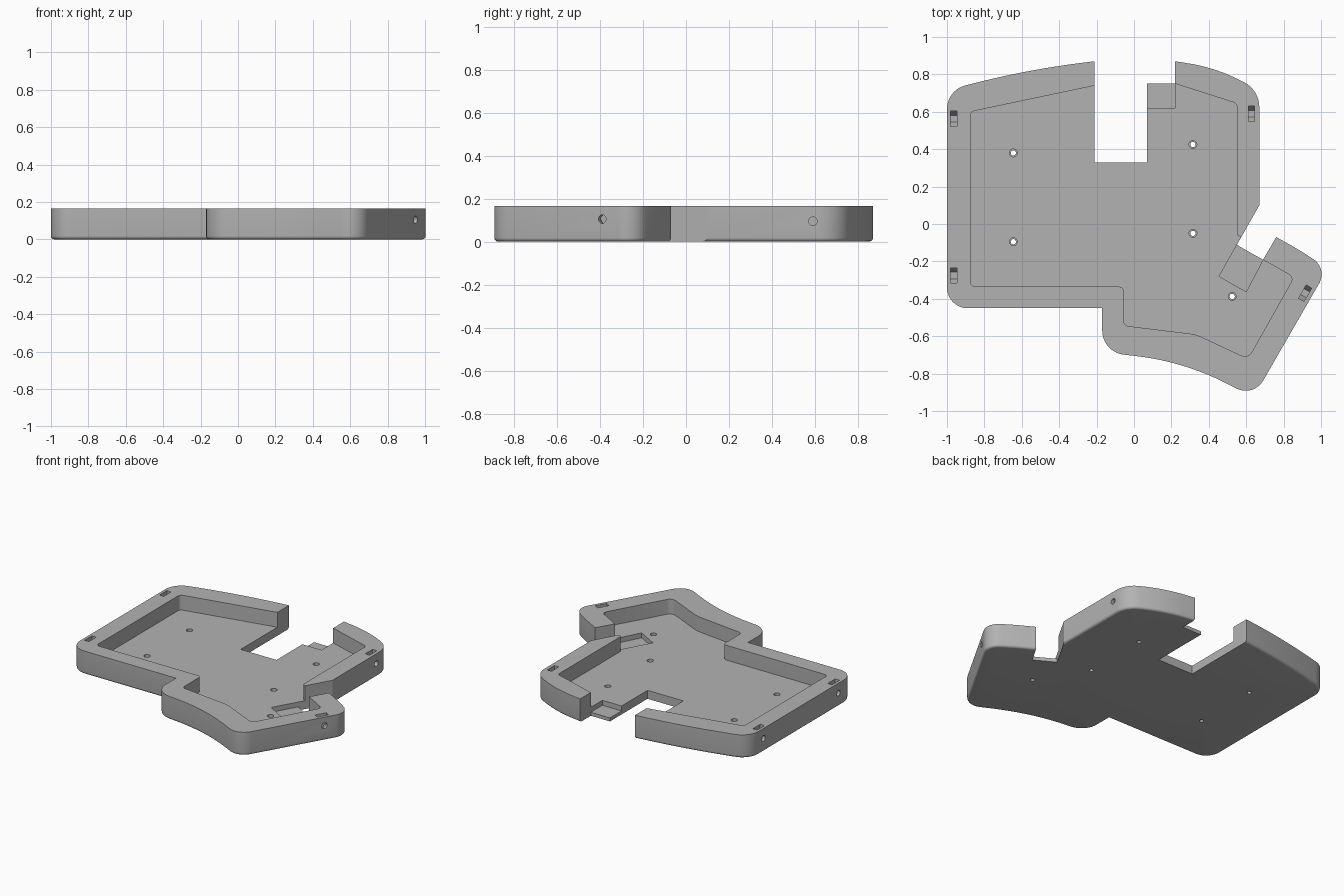
import bpy
import bmesh
from math import radians, cos, sin, pi
from mathutils import Vector, Matrix

if "Cube" in bpy.data.objects:
    bpy.data.objects.remove(bpy.data.objects["Cube"])

HEIGHT, FLOOR, LEDGE = 0.165, 0.06, 0.025

grey = bpy.data.materials.new("matte grey")
grey.use_nodes = True
grey.diffuse_color = (0.45, 0.45, 0.45, 1)
grey.node_tree.nodes["Principled BSDF"].inputs["Base Color"].default_value = grey.diffuse_color


def rounded(corners, steps=10):
    """Replace each (x, y, trim) corner by an arc that starts trim away from it."""
    out = []
    for i, (x, y, *trim) in enumerate(corners):
        p = Vector((x, y))
        if not trim:
            out.append(p)
            continue
        a = (Vector(corners[i - 1][:2]) - p).normalized()
        b = (Vector(corners[(i + 1) % len(corners)][:2]) - p).normalized()
        half = a.angle(b) / 2
        centre = p + (a + b).normalized() * trim[0] / cos(half)
        start, end = p + a * trim[0] - centre, p + b * trim[0] - centre
        sweep = start.angle_signed(end)
        for k in range(steps + 1):
            out.append(centre + Matrix.Rotation(-sweep * k / steps, 2) @ start)
    return out


def prism(name, points, low, high, matrix=Matrix(), bevel=0):
    """Extrude a flat outline from low to high, optionally rounding the lower rim."""
    bm = bmesh.new()
    base = bm.faces.new([bm.verts.new((p[0], p[1], low)) for p in points])
    rim = list(base.edges)
    top = bmesh.ops.extrude_face_region(bm, geom=[base], use_keep_orig=True)["geom"]
    for v in top:
        if isinstance(v, bmesh.types.BMVert):
            v.co.z = high
    bmesh.ops.recalc_face_normals(bm, faces=bm.faces)
    if bevel:
        bmesh.ops.bevel(bm, geom=rim, offset=bevel, segments=5, profile=0.5, affect='EDGES')
    bm.transform(matrix)
    mesh = bpy.data.meshes.new(name)
    bm.to_mesh(mesh)
    bm.free()
    mesh.materials.append(grey)
    obj = bpy.data.objects.new(name, mesh)
    bpy.context.collection.objects.link(obj)
    return obj


def circle(radius, centre=(0, 0), sides=24):
    return [(centre[0] + radius * cos(2 * pi * k / sides),
             centre[1] + radius * sin(2 * pi * k / sides)) for k in range(sides)]


# Solid tray body with rounded lower rim
body = prism("tray_body", rounded([
    (-1, -0.45, 0.11), (-0.17, -0.45), (-0.17, -0.685, 0.115), (0.26, -0.735, 0.25),
    (0.64, -0.925, 0.1), (1.035, -0.24, 0.09), (0.89, -0.142, 0.07), (0.67, -0.02),
    (0.67, 0.715, 0.09), (0.44, 0.835, 0.15), (0.22, 0.87), (-0.21, 0.87),
    (-0.56, 0.83, 0.34), (-1, 0.715, 0.1)]), 0, HEIGHT, bevel=0.018)


def carve(cutter):
    cutter.hide_render = True
    mod = body.modifiers.new("carve", 'BOOLEAN')
    mod.operation, mod.solver, mod.object = 'DIFFERENCE', 'EXACT', cutter
    bpy.context.view_layer.objects.active = body
    bpy.ops.object.modifier_apply(modifier=mod.name)
    bpy.data.objects.remove(cutter)


# Open pocket inside the rim
carve(prism("pocket", rounded([
    (-0.875, -0.335, 0.025), (-0.055, -0.335, 0.025), (-0.055, -0.543, 0.025),
    (0.33, -0.59, 0.03), (0.61, -0.72, 0.04), (0.855, -0.285, 0.03), (0.69, -0.191),
    (0.68, -0.1), (0.62, -0.09), (0.55, -0.06, 0.01), (0.55, 0.645, 0.02),
    (0.22, 0.75), (0.15, 0.8), (-0.15, 0.8), (-0.21, 0.74), (-0.875, 0.6, 0.02)], 5),
    FLOOR, 1))

# Back notch and slanted side notch, cut right through
carve(prism("back_notch", [(-0.21, 0.33), (0.07, 0.33), (0.07, 0.75),
                           (0.22, 0.75), (0.22, 1), (-0.21, 1)], -1, 1))
carve(prism("side_notch", [(0.55, -0.112), (0.69, -0.191), (0.83, 0.05), (0.72, 0.188)], -1, 1))

# Thin ledges beside both notches
carve(prism("back_ledge", [(0.05, 0.62), (0.22, 0.62), (0.22, 0.77), (0.05, 0.77)], LEDGE, FLOOR + 0.02))
carve(prism("side_ledge", [(0.455, -0.28), (0.6, -0.362), (0.7, -0.172), (0.56, -0.094)], LEDGE, 1))

# Stepped screw holes in the floor
for spot in [(-0.645, 0.38), (-0.645, -0.095), (0.315, 0.425), (0.315, -0.05), (0.525, -0.387)]:
    carve(prism("screw_hole", circle(0.014, spot), -1, 1))
    carve(prism("screw_head", circle(0.021, spot), FLOOR / 2, 1))

# Nut slots in the rim, each with a bolt hole to the outside
for x, y, z, turn in [(-0.963, 0.563, 0.095, 180), (-0.963, -0.275, 0.095, 180),
                      (0.628, 0.59, 0.095, 0), (0.915, -0.37, 0.105, -30)]:
    a = radians(turn)
    frame = Matrix(((-sin(a), 0, cos(a), x), (cos(a), 0, sin(a), y), (0, 1, 0, z), (0, 0, 0, 1)))
    carve(prism("nut_slot", [(-0.041, 0.2), (-0.041, 0), (-0.018, -0.037),
                             (0.018, -0.037), (0.041, 0), (0.041, 0.2)], -0.017, 0.017, frame))
    carve(prism("bolt_hole", circle(0.02), 0, 0.1, frame))

# Smooth curved walls, sharp edges kept
bpy.ops.object.select_all(action='DESELECT')
body.select_set(True)
bpy.context.view_layer.objects.active = body
bpy.ops.object.shade_smooth_by_angle(angle=radians(25))
